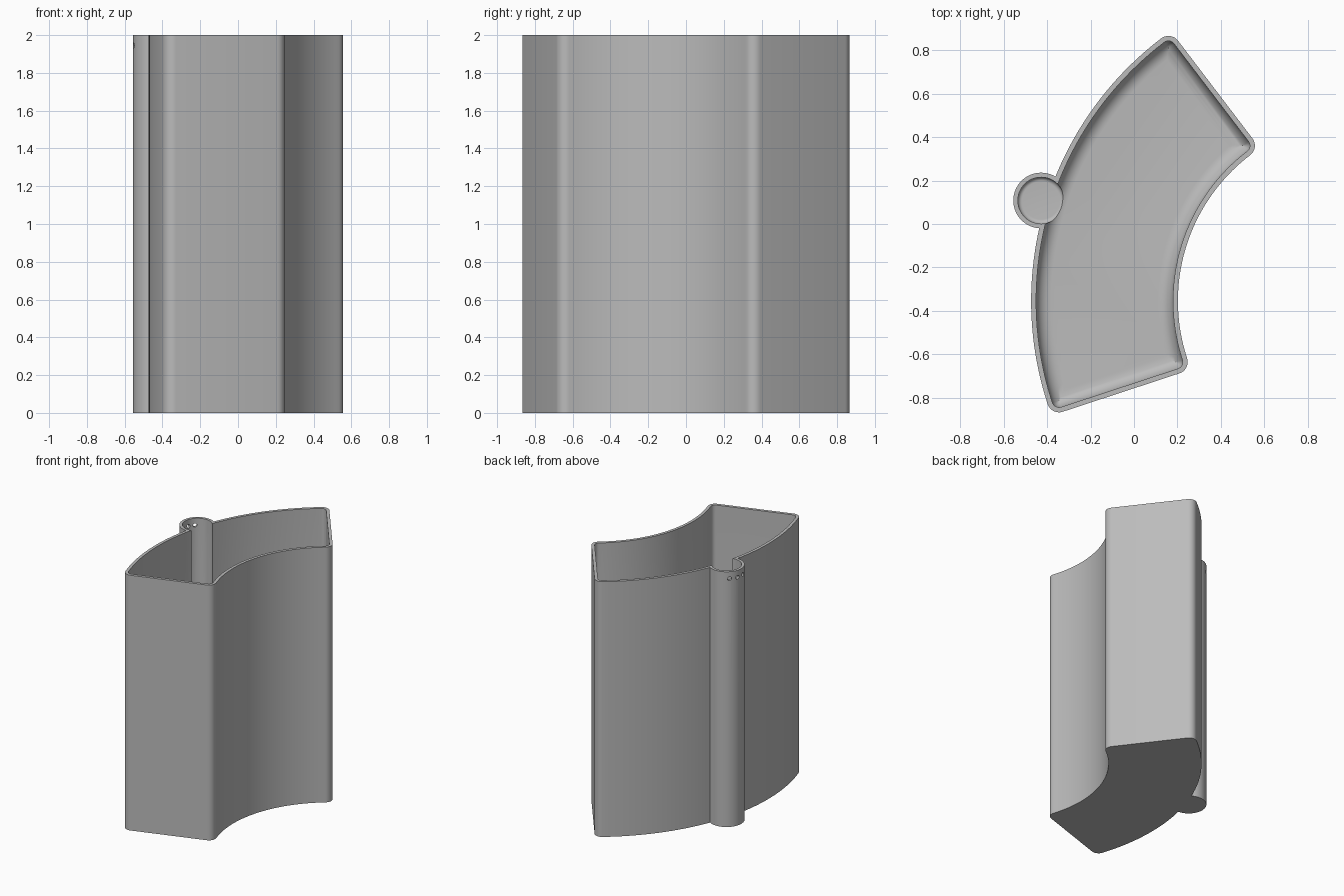
import bpy, bmesh, math
from mathutils import Vector, Matrix

if "Cube" in bpy.data.objects:
    bpy.data.objects.remove(bpy.data.objects["Cube"])

# Shared dimensions: a ring sector swept around CENTRE, with rounded corners
CENTRE = Vector((1.045, -0.354))
R_OUT, R_IN = 1.463, 0.898          # radii through the corner-rounding centres
A0, A1 = math.radians(127.3), math.radians(198.2)
CORNER, WALL, FLOOR, HEIGHT = 0.055, 0.023, 0.025, 2.0
TUBE, TUBE_R = Vector((-0.427, 0.108)), 0.128

grey = bpy.data.materials.new("mid_grey")
grey.diffuse_color = (0.5, 0.5, 0.5, 1)
grey.use_nodes = True
grey.node_tree.nodes["Principled BSDF"].inputs["Base Color"].default_value = grey.diffuse_color


def polar(c, r, a):
    return Vector((c.x + r * math.cos(a), c.y + r * math.sin(a)))


def sector(grow):
    """Outline of the sector, offset by grow; inward offsets give sharp corners."""
    rad, d = max(grow, 0), max(-grow, 0)
    ro, ri = R_OUT - d, R_IN + d
    so, si = math.asin(d / ro), math.asin(d / ri)
    pts = []

    def corner(r, a, start):
        c = polar(CENTRE, r, a)
        pts.extend(polar(c, rad, start + math.pi / 2 * i / 8) for i in range(9))

    def arc(r, a, b, n=48):
        pts.extend(polar(CENTRE, r, a + (b - a) * i / n) for i in range(1, n))

    corner(ro, A0 + so, A0 - math.pi / 2)
    arc(ro + rad, A0 + so, A1 - so)
    corner(ro, A1 - so, A1)
    corner(ri, A1 - si, A1 + math.pi / 2)
    arc(ri - rad, A1 - si, A0 + si)
    corner(ri, A0 + si, A0 + math.pi)
    return pts


def circle(r):
    return [polar(TUBE, r, 2 * math.pi * i / 64) for i in range(64)]


def loft(name, layers):
    """Solid through a stack of (outline, z) layers."""
    bm = bmesh.new()
    rings = [[bm.verts.new((p.x, p.y, z)) for p in pts] for pts, z in layers]
    n = len(rings[0])
    for lo, hi in zip(rings, rings[1:]):
        for i in range(n):
            j = (i + 1) % n
            bm.faces.new((lo[i], lo[j], hi[j], hi[i]))
    bm.faces.new(rings[0][::-1])
    bm.faces.new(rings[-1])
    bmesh.ops.remove_doubles(bm, verts=bm.verts, dist=1e-5)
    bmesh.ops.recalc_face_normals(bm, faces=bm.faces)
    me = bpy.data.meshes.new(name)
    bm.to_mesh(me)
    bm.free()
    me.materials.append(grey)
    ob = bpy.data.objects.new(name, me)
    bpy.context.collection.objects.link(ob)
    return ob


def cavity(name, outline, fillet):
    """Cutter with a rounded bottom edge; outline(inset) gives each layer."""
    layers = []
    for i in range(9):
        t = math.pi / 2 * i / 8
        layers.append((outline(fillet * (1 - math.sin(t))),
                       FLOOR + fillet * (1 - math.cos(t))))
    return loft(name, layers + [(outline(0), HEIGHT + 0.1)])


def combine(target, tool, operation):
    mod = target.modifiers.new(operation, 'BOOLEAN')
    mod.operation, mod.object, mod.solver = operation, tool, 'EXACT'
    bpy.context.view_layer.objects.active = target
    bpy.ops.object.modifier_apply(modifier=mod.name)
    bpy.data.objects.remove(tool, do_unlink=True)


# Outer body with the side tube
body = loft("curved_container", [(sector(CORNER), 0), (sector(CORNER), HEIGHT)])
tube = loft("side_tube", [(circle(TUBE_R), 0), (circle(TUBE_R), HEIGHT)])
combine(body, tube, 'UNION')

# Hollow interior, open to the hollow tube
combine(body, cavity("main_cavity", lambda d: sector(CORNER - WALL - d), 0.07), 'DIFFERENCE')
combine(body, cavity("tube_cavity", lambda d: circle(TUBE_R - 0.021 - d), 0.02), 'DIFFERENCE')

# Small holes near the top of the tube
for deg in (134.5, 162.6, 190.7):
    a = math.radians(deg)
    pos = polar(TUBE, TUBE_R, a)
    bm = bmesh.new()
    bmesh.ops.create_cone(bm, cap_ends=True, segments=16, radius1=0.015, radius2=0.015, depth=0.09,
                          matrix=Matrix.Translation((pos.x, pos.y, 1.945))
                          @ Matrix.Rotation(a, 4, 'Z') @ Matrix.Rotation(math.pi / 2, 4, 'Y'))
    me = bpy.data.meshes.new("hole")
    bm.to_mesh(me)
    bm.free()
    me.materials.append(grey)
    hole = bpy.data.objects.new("hole", me)
    bpy.context.collection.objects.link(hole)
    combine(body, hole, 'DIFFERENCE')

# Smooth curved walls, crisp rims
bpy.ops.object.select_all(action='DESELECT')
body.select_set(True)
bpy.context.view_layer.objects.active = body
bpy.ops.object.shade_smooth_by_angle(angle=math.radians(30))
